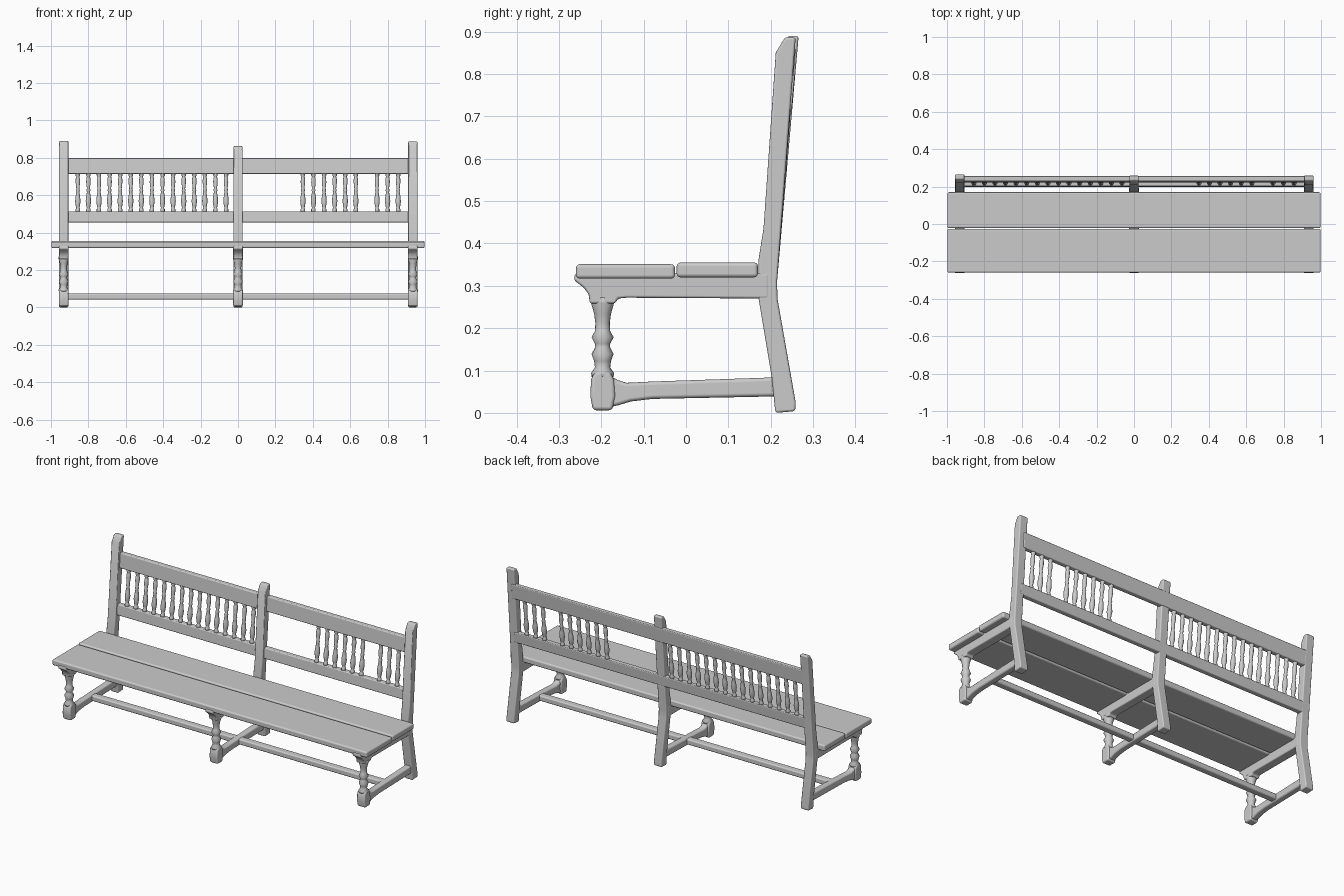
import bpy, bmesh, math
from mathutils import Vector

if "Cube" in bpy.data.objects:
    bpy.data.objects.remove(bpy.data.objects["Cube"])


def finish(name, bm, bevel=0.0):
    bmesh.ops.recalc_face_normals(bm, faces=bm.faces)
    me = bpy.data.meshes.new(name)
    bm.to_mesh(me)
    bm.free()
    for p in me.polygons:
        p.use_smooth = True
    ob = bpy.data.objects.new(name, me)
    bpy.context.collection.objects.link(ob)
    if bevel:
        m = ob.modifiers.new("soft_edges", 'BEVEL')
        m.width = bevel
        m.segments = 3
        m.limit_method = 'ANGLE'
        m.angle_limit = math.radians(35)
        m.harden_normals = True
    return ob


def slab(name, profile, x0, x1, bevel=0.006):
    """Side profile of (y, z) points extruded along x."""
    bm = bmesh.new()
    f = bm.faces.new([bm.verts.new((x0, y, z)) for y, z in profile])
    r = bmesh.ops.extrude_face_region(bm, geom=[f])
    vs = [v for v in r["geom"] if isinstance(v, bmesh.types.BMVert)]
    bmesh.ops.translate(bm, verts=vs, vec=(x1 - x0, 0, 0))
    return finish(name, bm, bevel)


def turned(name, base, top, profile, sides=16):
    """Turned spindle from base to top; profile holds (fraction, radius)."""
    bm = bmesh.new()
    base, top = Vector(base), Vector(top)
    rings = []
    for t, r in profile:
        c = base.lerp(top, t)
        rings.append([bm.verts.new((c.x + r * math.cos(2 * math.pi * k / sides),
                                    c.y + r * math.sin(2 * math.pi * k / sides), c.z))
                      for k in range(sides)])
    for a, b in zip(rings, rings[1:]):
        for k in range(sides):
            n = (k + 1) % sides
            bm.faces.new((a[k], a[n], b[n], b[k]))
    bm.faces.new(rings[0])
    bm.faces.new(rings[-1])
    return finish(name, bm)


def back_y(z):
    """Centre line of the leaning backrest."""
    return 0.215 + 0.09 * (z - 0.485)


# Seat: two planks side by side
def plank(name, y0, y1, z0, z1):
    slab(name, [(y0, z0), (y1, z0), (y1, z1), (y0, z1)], -0.998, 0.998, 0.009)


plank("seat_plank_front", -0.260, -0.026, 0.317, 0.351)
plank("seat_plank_rear", -0.022, 0.170, 0.320, 0.355)

# Three side frames: post, bearer, front leg and cross stretcher
bearer = [(-0.262, 0.330), (-0.264, 0.313), (-0.242, 0.296), (-0.230, 0.280),
          (-0.227, 0.258), (-0.168, 0.258), (-0.160, 0.270), (-0.140, 0.272),
          (0.195, 0.270), (0.195, 0.330)]
stretcher = [(-0.185, 0.012), (-0.160, 0.018), (-0.130, 0.027), (-0.080, 0.033),
             (0.215, 0.039), (0.215, 0.084), (-0.080, 0.074), (-0.140, 0.071),
             (-0.160, 0.077), (-0.185, 0.090)]
leg_turning = [(0, 0.026), (0.05, 0.027), (0.12, 0.018), (0.2, 0.020), (0.29, 0.026),
               (0.37, 0.018), (0.42, 0.018), (0.50, 0.026), (0.58, 0.018), (0.68, 0.017),
               (0.80, 0.020), (0.93, 0.027), (1, 0.027)]
frames = [("left", -0.932, 0.890, 0.004), ("middle", 0.0, 0.862, -0.003),
          ("right", 0.935, 0.887, -0.003)]
for side, x, top, lean in frames:
    post = [(0.211, 0.0), (0.258, 0.004), (0.259, 0.025), (0.216, 0.270), (0.215, 0.310),
            (0.262 + lean, top), (0.237 + lean, top), (0.215 + lean, top - 0.036),
            (0.183, 0.435), (0.171, 0.360), (0.171, 0.272), (0.203, 0.080)]
    slab(side + "_back_post", post, x - 0.025, x + 0.025)
    slab(side + "_seat_bearer", bearer, x - 0.026, x + 0.026)
    slab(side + "_cross_stretcher", stretcher, x - 0.019, x + 0.019, 0.009)
    foot = [(-0.220, 0.006), (-0.174, 0.006), (-0.167, 0.040), (-0.170, 0.080),
            (-0.180, 0.098), (-0.214, 0.098), (-0.224, 0.080), (-0.226, 0.040)]
    slab(side + "_front_foot", foot, x - 0.026, x + 0.026, 0.009)
    turned(side + "_front_leg", (x, -0.197, 0.085), (x, -0.197, 0.272), leg_turning)

# Long stretcher joining the frames
slab("long_stretcher", [(-0.020, 0.042), (0.020, 0.042), (0.020, 0.074), (-0.020, 0.074)],
     -0.93, 0.93, 0.008)


# Leaning back rails
def rail(name, z0, z1, half):
    a, b = back_y(z0), back_y(z1)
    slab(name, [(a - half, z0), (a + half, z0), (b + half, z1), (b - half, z1)], -0.93, 0.93, 0.005)


rail("back_top_rail", 0.714, 0.798, 0.014)
rail("back_lower_rail", 0.454, 0.514, 0.015)

# Back spindles: full row on the left, several missing on the right
spindle = [(0, 0.012), (0.08, 0.012), (0.11, 0.008), (0.16, 0.011), (0.28, 0.0145),
           (0.40, 0.012), (0.52, 0.008), (0.56, 0.011), (0.60, 0.008), (0.76, 0.012),
           (0.86, 0.011), (0.90, 0.008), (0.93, 0.012), (1, 0.012)]
for s, label, missing in ((-1, "left", ()), (1, "right", (0, 1, 2, 3, 4, 11))):
    for i in range(15):
        if i not in missing:
            x = s * (0.064 + 0.0566 * i)
            turned(f"{label}_spindle_{i + 1}", (x, back_y(0.508), 0.508),
                   (x, back_y(0.72), 0.72), spindle, 12)
